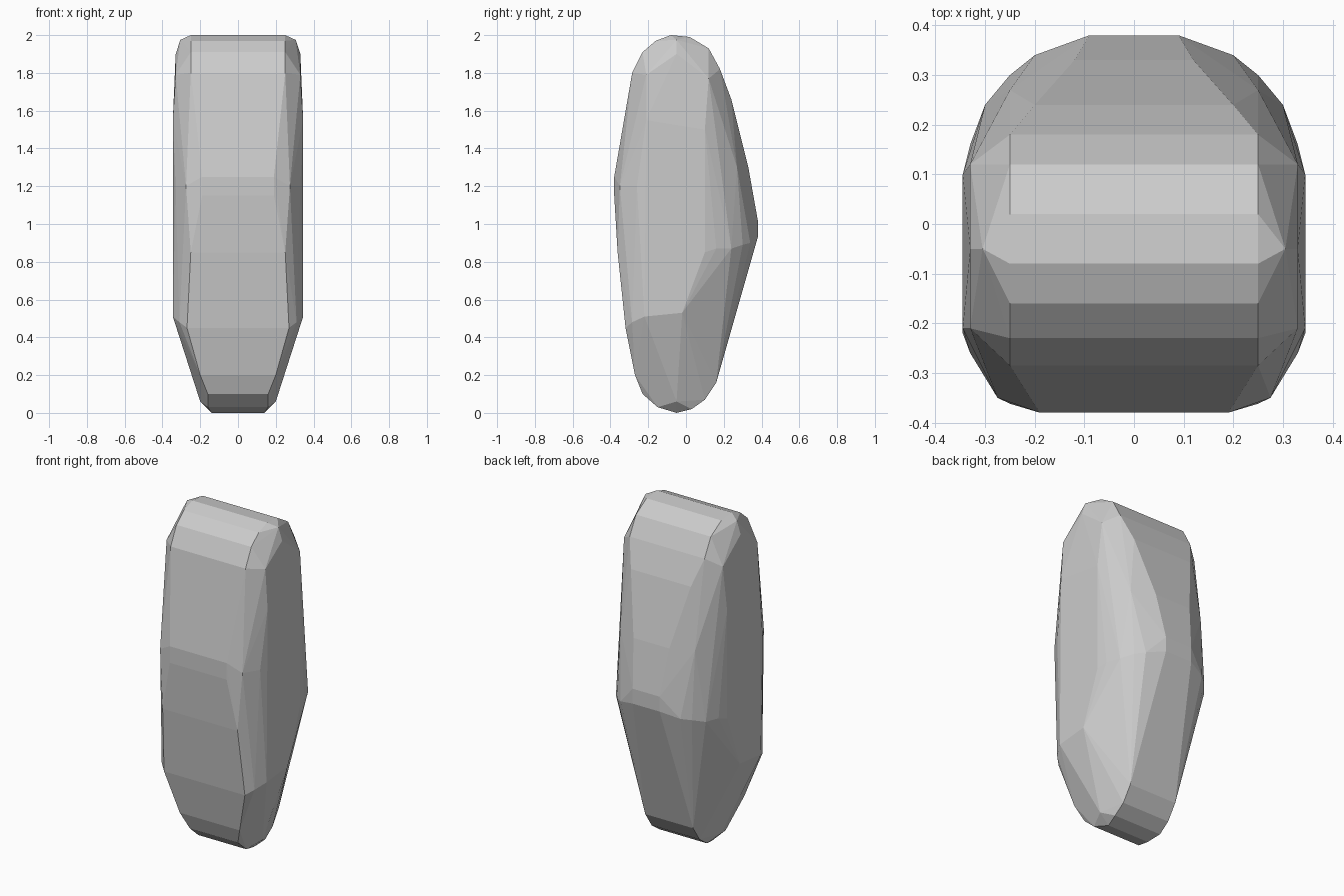
import bpy, bmesh, math

# Half of the pebble's corner points (x, y, z); mirrored across x
top = [(.25, -.08, 2), (.25, .02, 1.99), (.25, .12, 1.93), (.25, .18, 1.82),
       (.25, -.16, 1.97), (.25, -.23, 1.91), (.25, -.285, 1.80),
       (.305, -.05, 1.975), (.33, -.05, 1.90), (.33, -.21, 1.79), (.33, .12, 1.77)]
front = [(.19, -.38, 1.25), (.19, -.38, 1.15), (.275, -.35, 1.2), (.33, -.26, 1.2),
         (.25, -.362, .85), (.27, -.32, .45), (.31, -.285, .48)]
side = [(.345, -.21, 1.55), (.345, -.22, .51), (.345, .10, 1.5), (.345, .10, .85),
        (.345, -.02, .53)]
back = [(.09, .38, .93), (.09, .38, 1.02), (.2, .34, .9), (.25, .30, .89), (.30, .24, .87),
        (.33, .16, .87), (.12, .33, 1.3), (.25, .27, 1.3), (.2, .24, 1.66)]
base = [(.14, -.05, 0), (.16, .03, .02), (.16, .10, .07), (.16, .16, .16), (.16, -.15, .03),
        (.16, -.23, .10), (.2, -.27, .2), (.2, -.05, .06)]

bm = bmesh.new()
for x, y, z in top + front + side + back + base:
    for s in (1, -1):
        bm.verts.new((s * x, y, z))

# Wrap the corners in a faceted convex skin
res = bmesh.ops.convex_hull(bm, input=bm.verts)
junk = {e for e in res["geom_interior"] + res["geom_unused"] if isinstance(e, bmesh.types.BMVert)}
bmesh.ops.delete(bm, geom=list(junk), context='VERTS')
bmesh.ops.dissolve_limit(bm, angle_limit=math.radians(1), verts=bm.verts, edges=bm.edges)
bmesh.ops.recalc_face_normals(bm, faces=bm.faces)

mesh = bpy.data.meshes.new("pebble")
bm.to_mesh(mesh)
bm.free()
bpy.context.collection.objects.link(bpy.data.objects.new("pebble", mesh))
